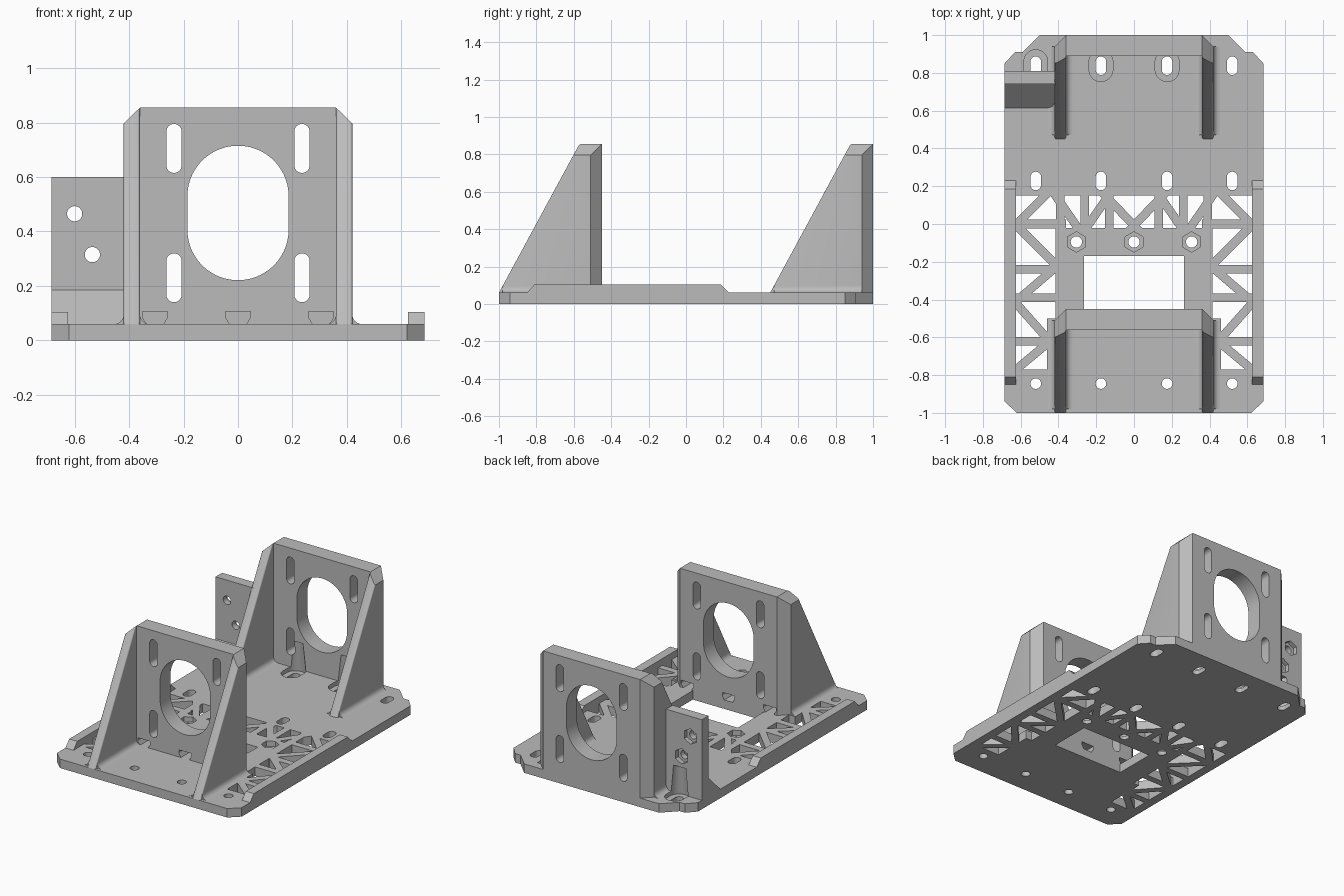
import bpy, bmesh, math
from mathutils import Vector

default_cube = bpy.data.objects.get("Cube")
if default_cube:
    bpy.data.objects.remove(default_cube, do_unlink=True)

grey = bpy.data.materials.new("plain grey")
grey.use_nodes = True
colour = (0.5, 0.5, 0.5, 1)
grey.diffuse_color = colour
grey.node_tree.nodes["Principled BSDF"].inputs["Base Color"].default_value = colour

THICK = 0.06      # base plate thickness
TOP = 0.855       # top of the upright mounts
PLACE = {
    "x": lambda p, d: (d, p[0], p[1]),
    "y": lambda p, d: (p[0], d, p[1]),
    "z": lambda p, d: (p[0], p[1], d),
}


def prism(name, points, axis, low, high, end_points=None):
    """Extrude an outline along an axis, optionally tapering to a second outline."""
    bm = bmesh.new()
    place = PLACE[axis]
    first = [bm.verts.new(place(p, low)) for p in points]
    last = [bm.verts.new(place(p, high)) for p in (end_points or points)]
    bm.faces.new(first)
    bm.faces.new(last[::-1])
    count = len(points)
    for i in range(count):
        j = (i + 1) % count
        bm.faces.new((first[i], last[i], last[j], first[j]))
    bmesh.ops.recalc_face_normals(bm, faces=bm.faces)
    mesh = bpy.data.meshes.new(name)
    bm.to_mesh(mesh)
    bm.free()
    mesh.materials.append(grey)
    obj = bpy.data.objects.new(name, mesh)
    bpy.context.scene.collection.objects.link(obj)
    return obj


def rect(u1, v1, u2, v2):
    return [(u1, v1), (u2, v1), (u2, v2), (u1, v2)]


def slot(u, v, radius, half=0.0, sides=32):
    """Circle, regular polygon or upright stadium outline."""
    angles = [(i + 0.5) / sides * math.tau for i in range(sides)]
    return [(u + radius * math.cos(a),
             v + radius * math.sin(a) + math.copysign(half, math.sin(a))) for a in angles]


def mirrored(points):
    return [(-u, v) for u, v in points]


def cut(obj, cutter):
    cutter.hide_render = True
    mod = obj.modifiers.new("cut", "BOOLEAN")
    mod.operation = "DIFFERENCE"
    mod.solver = "EXACT"
    mod.object = cutter
    bpy.context.view_layer.objects.active = obj
    bpy.ops.object.modifier_apply(modifier=mod.name)
    bpy.data.objects.remove(cutter, do_unlink=True)


def hole(obj, points, axis, low, high, end_points=None):
    cut(obj, prism("cutter", points, axis, low, high, end_points))


def bar(start, end, width=0.045):
    a, b = Vector(start), Vector(end)
    d = (b - a).normalized()
    side = Vector((-d.y, d.x)) * width / 2
    return [tuple(p) for p in (a - side, b - side, b + side, a + side)]


# Base plate with clipped corners
half = [(0.62, -1), (0.685, -0.94), (0.685, 0.85), (0.63, 0.91), (0.59, 0.91), (0.5, 1)]
base = prism("base_plate", half + mirrored(half)[::-1], "z", 0, THICK)
hole(base, rect(-0.265, -0.45, 0.265, -0.17), "z", -1, 1)

# Lattice openings: a U-shaped region less its struts
region = [(0.625, 0.15), (0.625, -0.77), (0.46, -0.77), (0.46, -0.5),
          (0.415, -0.5), (0.415, -0.02)]
lattice = prism("lattice_cutter", region + mirrored(region)[::-1], "z", -0.1, 0.2)
struts = [
    ((0.7, -0.08), (0.42, 0.2)), ((0.45, 0.2), (0.27, -0.06)),
    ((0.36, 0.0), (0.66, 0.0)), ((0.39, 0.2), (0.39, -0.06)),
    ((0.26, -0.06), (0.26, 0.2)), ((0.28, -0.06), (0.1, 0.2)),
    ((0.13, -0.06), (0.13, 0.2)), ((0.2, 0.2), (-0.05, -0.06)),
    ((0.66, 0.03), (0.38, -0.25)), ((0.38, -0.24), (0.66, -0.24)),
    ((0.38, -0.2), (0.66, -0.44)), ((0.38, -0.39), (0.66, -0.39)),
    ((0.66, -0.38), (0.42, -0.65)), ((0.4, -0.62), (0.66, -0.62)),
    ((0.42, -0.6), (0.66, -0.8)),
]
for start, end in struts:
    outline = bar(start, end)
    for points in (outline, mirrored(outline)):
        hole(lattice, points, "z", -0.3, 0.4)
cut(base, lattice)

# Fixing holes and slots in the base
for x in (-0.52, -0.175, 0.175, 0.52):
    hole(base, slot(x, -0.845, 0.028), "z", -1, 1)
    for y in (0.228, 0.838):
        hole(base, slot(x, y, 0.028, 0.021), "z", -1, 1)
for x in (-0.305, 0, 0.305):
    hole(base, slot(x, -0.095, 0.03), "z", -1, 1)
    hole(base, slot(x, -0.095, 0.054, sides=6), "z", 0.025, 1)


def side_fillet(name, x, direction, y1, y2, radius=0.035):
    """Concave strip between the plate and an upright face."""
    arc = [i / 6 * math.pi / 2 for i in range(7)]
    points = [(x + direction * radius * (1 - math.cos(a)),
               THICK + radius * (1 - math.sin(a))) for a in arc]
    return prism(name, points + [(x, THICK)], "y", y1, y2)


def mount(name, back):
    """Slotted upright with two sloping gussets, its rear face at y = back."""
    half = [(0.36, back - 0.11), (0.36, back - 0.6), (0.42, back - 0.6),
            (0.42, back - 0.06), (0.36, back)]
    obj = prism(name, half + mirrored(half)[::-1], "z", THICK, TOP)
    hole(obj, [(back - 0.55, THICK), (back - 0.12, TOP), (back - 0.12, 1),
               (back - 0.8, 1), (back - 0.8, 0), (back - 0.55, 0)], "x", -1, 1)
    corner = [(0.36, TOP), (0.42, 0.797), (0.5, 0.797), (0.5, 1), (0.36, 1)]
    for points in (corner, mirrored(corner)):
        hole(obj, points, "y", back - 1, back + 1)

    # Round the sloping gusset edges
    bm = bmesh.new()
    bm.from_mesh(obj.data)
    sloping = []
    for edge in bm.edges:
        d = edge.verts[1].co - edge.verts[0].co
        if abs(d.x) < 0.001 and abs(d.y) > 0.2 and abs(d.z) > 0.2:
            sloping.append(edge)
    bmesh.ops.bevel(bm, geom=sloping, offset=0.022, segments=4, profile=0.5,
                    affect="EDGES", clamp_overlap=True)
    bm.to_mesh(obj.data)
    bm.free()

    # Large opening and four adjustment slots
    hole(obj, slot(0, 0.468, 0.186, 0.061, 64), "y", back - 0.3, back + 0.2)
    for x in (-0.235, 0.235):
        for z in (0.23, 0.705):
            hole(obj, slot(x, z, 0.028, 0.062), "y", back - 0.3, back + 0.2)
    for side, label in ((-1, "right"), (1, "left")):
        for x, way, part in ((0.42, 1, "outer"), (0.36, -1, "inner")):
            end = back - 0.06 if part == "outer" else back - 0.1
            side_fillet(f"{name}_{label}_{part}_fillet", side * x, side * way,
                        back - 0.53, end)
    return obj


front_mount = mount("front_mount", -0.45)
rear_mount = mount("rear_mount", 1.0)

# Nut pockets through the foot of the front mount
for x in (-0.305, 0, 0.305):
    pocket = [(x - 0.046, 0.107), (x + 0.046, 0.107), (x + 0.046, 0.085),
              (x + 0.025, 0.05), (x - 0.025, 0.05), (x - 0.046, 0.085)]
    hole(front_mount, pocket, "y", -0.7, -0.3)

# Side bracket with a sloping foot and two nut holes
bracket = prism("side_bracket", [(0.615, THICK), (0.74, 0.185), (0.74, 0.6), (0.81, 0.6),
                                 (0.81, THICK)], "x", -0.685, -0.4)
for x, z in ((-0.6, 0.465), (-0.535, 0.315)):
    hole(bracket, slot(x, z, 0.028), "y", 0.5, 1)
    hole(bracket, slot(x, z, 0.052, sides=6), "y", 0.78, 1)

# Tapered screw clearances at the rear
for x, upright in ((-0.175, rear_mount), (0.175, rear_mount), (-0.52, bracket)):
    for part in (base, upright):
        hole(part, slot(x, 0.838, 0.066, 0.021), "z", 0.03, 0.24,
             slot(x, 0.838, 0.046, 0.021))

# Raised side rails
for side, label in ((-1, "right"), (1, "left")):
    low, high = sorted((side * 0.625, side * 0.685))
    prism(label + "_rail", [(-0.85, THICK), (-0.81, 0.105), (0.185, 0.105), (0.23, THICK)],
          "x", low, high)

# Smooth curved faces while keeping edges crisp
bpy.ops.object.select_all(action="DESELECT")
for obj in bpy.context.scene.objects:
    if obj.type == "MESH":
        obj.select_set(True)
        bpy.context.view_layer.objects.active = obj
bpy.ops.object.shade_smooth_by_angle(angle=math.radians(30))
